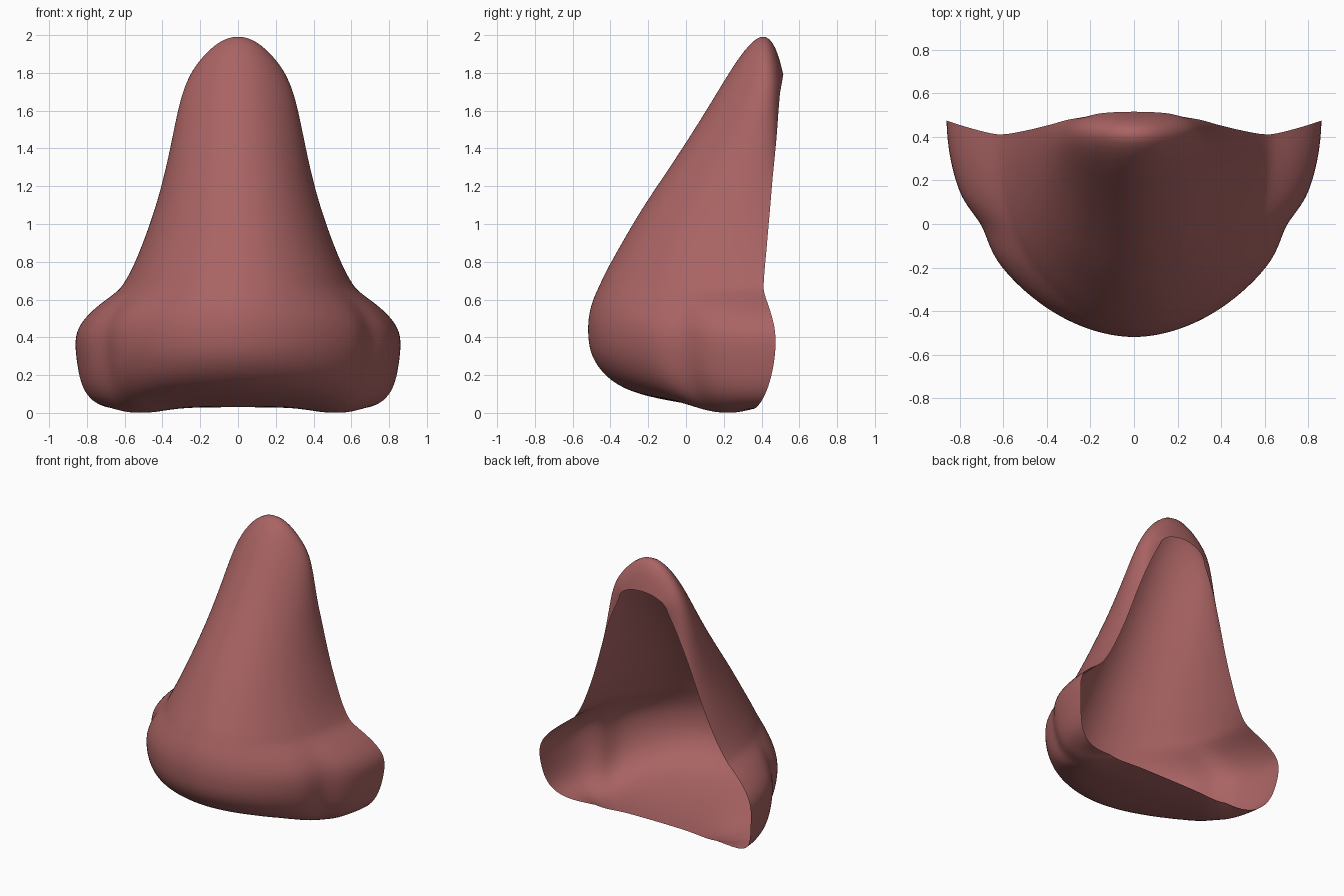
import bpy, math

# Rows run side to side: (centre y, centre z, edge x, edge y, edge z, groove, sag)
# a negative groove is a broad bulge
rows = [
    (.515, 1.79, .19, .497, 1.69, 0, 0),
    (.48, 1.94, .245, .488, 1.58, -.08, 0),
    (.405, 2.03, .295, .48, 1.46, -.11, 0),
    (.28, 1.89, .34, .468, 1.34, -.07, 0),
    (.15, 1.67, .38, .456, 1.22, -.03, 0),
    (0, 1.43, .425, .445, 1.08, -.01, 0),
    (-.12, 1.25, .47, .434, .96, 0, 0),
    (-.235, 1.08, .515, .425, .85, 0, 0),
    (-.34, .90, .56, .415, .75, -.01, 0),
    (-.43, .74, .61, .41, .67, -.015, 0),
    (-.46, .67, .645, .412, .635, .0, 0),
    (-.495, .60, .755, .44, .56, .02, 0),
    (-.52, .50, .84, .467, .47, .035, 0),
    (-.52, .40, .865, .477, .39, .04, 0),
    (-.505, .30, .855, .47, .28, .04, 0),
    (-.43, .19, .835, .445, .16, .04, 0),
    (-.30, .11, .79, .41, .075, .03, .015),
    (-.10, .065, .71, .375, .03, .02, .04),
    (.12, .03, .61, .355, .02, 0, .035),
    (.34, .03, .50, .35, .025, 0, .01),
]
N = 40  # columns across


def row_points(yc, zc, xe, ye, ze, groove, sag):
    p = 1.06 if groove > 0 else 1.0
    mid, wide = (.65, .065) if groove > 0 else (.62, .25)
    pts = []
    for i in range(N + 1):
        t = 2 * i / N - 1
        a = abs(t) * math.pi / 2
        s = 1 - max(math.cos(a), 0) ** p
        k = 1 - groove * math.exp(-((abs(t) - mid) / wide) ** 2)
        x = math.copysign(xe * math.sin(a) ** p, t) * k
        y = ye + (yc - ye) * (1 - s) * k
        z = zc + (ze - zc) * s - sag * math.exp(-((abs(t) - .62) / .22) ** 2)
        pts.append((x, y, max(z, -.005)))
    return pts


# Open-backed shell: bridge, tip, wings and underside in one skin
verts = [v for r in rows for v in row_points(*r)]
W = N + 1
faces = [(j * W + i, (j + 1) * W + i, (j + 1) * W + i + 1, j * W + i + 1)
         for j in range(len(rows) - 1) for i in range(N)]
mesh = bpy.data.meshes.new("nose")
mesh.from_pydata(verts, [], faces)
nose = bpy.data.objects.new("nose", mesh)
bpy.context.collection.objects.link(nose)
for f in mesh.polygons:
    f.use_smooth = True
sub = nose.modifiers.new("smooth", 'SUBSURF')
sub.levels = sub.render_levels = 2

# Skin colour
mat = bpy.data.materials.new("skin")
mat.diffuse_color = (.40, .125, .125, 1)
mesh.materials.append(mat)
